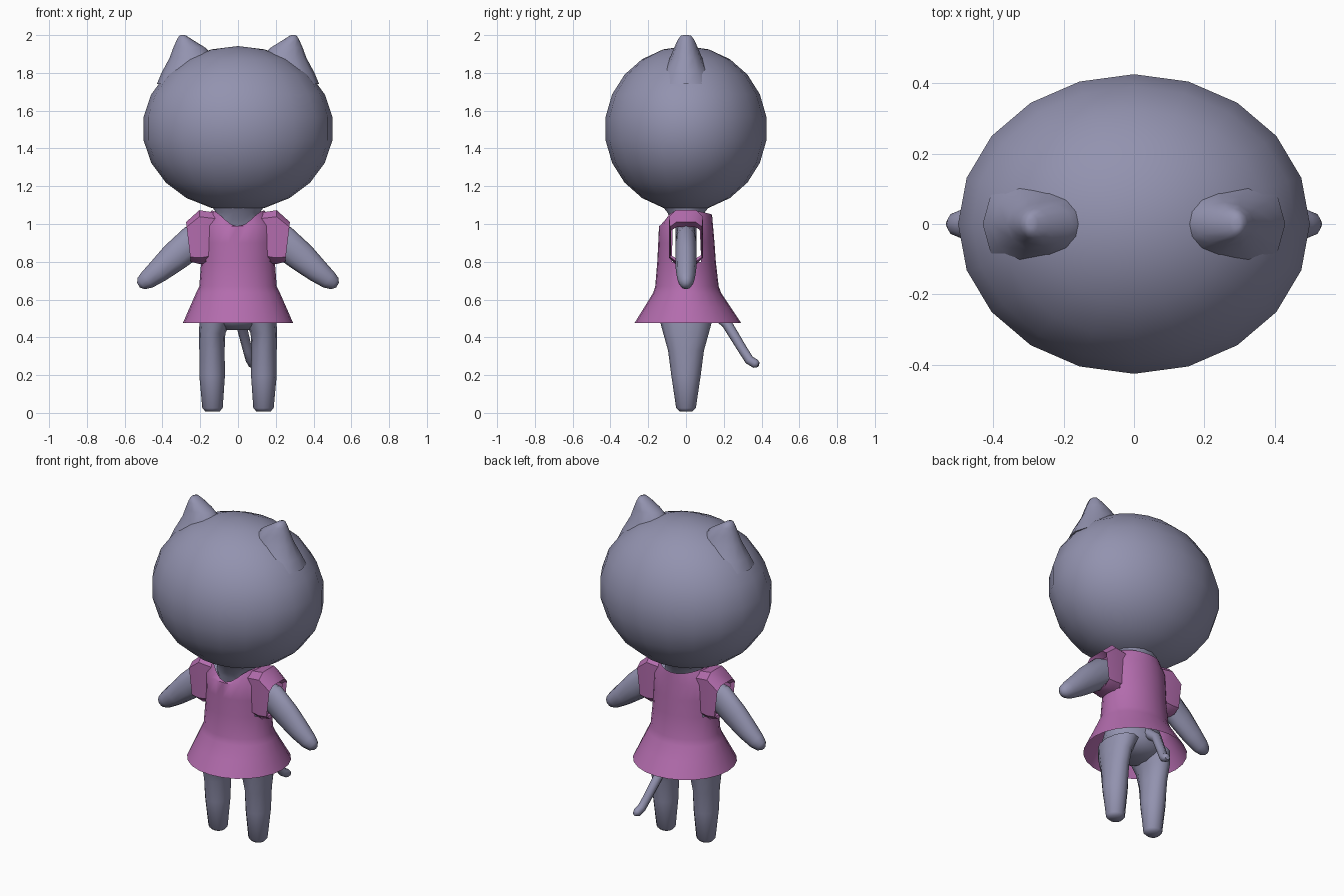
import bpy, bmesh
from math import sin, cos, pi, radians
from mathutils import Vector

if "Cube" in bpy.data.objects:
    bpy.data.objects.remove(bpy.data.objects["Cube"])


def material(name, rgb):
    m = bpy.data.materials.new(name)
    m.diffuse_color = (*rgb, 1)
    m.use_nodes = True
    m.node_tree.nodes["Principled BSDF"].inputs["Base Color"].default_value = m.diffuse_color
    return m


FUR = material("grey_lilac_fur", (0.29, 0.29, 0.43))
CLOTH = material("pink_cloth", (0.45, 0.15, 0.42))


def finish(name, bm, mat, angle=60):
    bmesh.ops.recalc_face_normals(bm, faces=bm.faces)
    me = bpy.data.meshes.new(name)
    bm.to_mesh(me)
    bm.free()
    ob = bpy.data.objects.new(name, me)
    bpy.context.collection.objects.link(ob)
    me.materials.append(mat)
    bpy.ops.object.select_all(action='DESELECT')
    ob.select_set(True)
    bpy.context.view_layer.objects.active = ob
    bpy.ops.object.shade_smooth_by_angle(angle=radians(angle))
    return ob


def loft(rings, caps=True):
    """Skin a list of equal-length point rings."""
    bm = bmesh.new()
    vs = [[bm.verts.new(p) for p in r] for r in rings]
    n = len(vs[0])
    for a, b in zip(vs, vs[1:]):
        for i in range(n):
            j = (i + 1) % n
            bm.faces.new((a[i], a[j], b[j], b[i]))
    if caps:
        bm.faces.new(vs[0])
        bm.faces.new(vs[-1])
    return bm


def oval(cx, cy, z, rx, ry, n=14):
    return [(cx + rx * cos(2 * pi * i / n), cy + ry * sin(2 * pi * i / n), z) for i in range(n)]


def tube(path, n=10):
    """Round tube; each station is (point, radius across, radius sideways in x or y)."""
    rings = []
    for k, (p, ra, rb) in enumerate(path):
        d = (Vector(path[min(k + 1, len(path) - 1)][0]) - Vector(path[max(k - 1, 0)][0])).normalized()
        side = Vector((0, 1, 0)) if abs(d.x) > abs(d.y) else Vector((1, 0, 0))
        side = (side - d * side.dot(d)).normalized()
        up = d.cross(side)
        rings.append([Vector(p) + up * ra * cos(2 * pi * i / n) + side * rb * sin(2 * pi * i / n)
                      for i in range(n)])
    return loft(rings)


# Head
bm = bmesh.new()
bmesh.ops.create_uvsphere(bm, u_segments=20, v_segments=11, radius=1)
for v in bm.verts:
    v.co = Vector((v.co.x * 0.505, v.co.y * 0.43, v.co.z * 0.437 + 1.505))
finish("head", bm, FUR, 80)

# Torso, narrow inside the dress, flaring at the neck
torso = [(0.44, .07, .07), (0.47, .16, .12), (0.52, .198, .145), (0.62, .17, .12), (0.78, .13, .058),
         (0.98, .14, .056), (1.02, .13, .085), (1.06, .115, .10), (1.12, .16, .15)]
finish("torso", loft([oval(0, 0, z, rx, ry) for z, rx, ry in torso]), FUR, 80)

for s, side in ((1, "right"), (-1, "left")):
    # Ears: x range, half depth, height
    ear = [(.10, .43, .16, 1.74), (.11, .405, .125, 1.80), (.12, .362, .085, 1.88),
           (.175, .342, .062, 1.935), (.24, .324, .044, 1.975), (.272, .312, .028, 1.996),
           (.283, .302, .012, 2.0)]
    finish(side + "_ear", loft([oval(s * (a + b) / 2, 0, z, (b - a) / 2, d, 12)
                                for a, b, d, z in ear]), FUR, 80)

    # Legs
    leg = [(.008, .135, .038, .035), (.025, .135, .054, .052), (.2, .137, .068, .078),
           (.33, .138, .067, .095), (.42, .137, .070, .120), (.5, .115, .088, .142)]
    finish(side + "_leg", loft([oval(s * x, 0, z, rx, ry, 12) for z, x, rx, ry in leg]), FUR, 60)

    # Arms
    arm = [((s * .10, 0, .95), .07, .05), ((s * .24, 0, .905), .088, .055), ((s * .34, 0, .822), .078, .056),
           ((s * .42, 0, .752), .063, .054), ((s * .48, 0, .705), .050, .045),
           ((s * .512, 0, .685), .036, .032), ((s * .527, 0, .676), .014, .013)]
    finish(side + "_arm", tube(arm, 12), FUR, 80)

    # Sleeves: bottom x, top x, half depth, bottom and top height
    sleeve = [(.14, .12, .085, .80, 1.06), (.20, .205, .09, .787, 1.073),
              (.25, .275, .085, .80, 1.01), (.243, .24, .08, .815, .985)]
    rings = []
    for xb, xt, d, zb, zt in sleeve:
        ring = []
        for y, t in ((-.6, 0), (.6, 0), (1, .12), (1, .88), (.6, 1), (-.6, 1), (-1, .88), (-1, .12)):
            ring.append((s * (xb + (xt - xb) * t), y * d, zb + (zt - zb) * t))
        rings.append(ring)
    finish(side + "_sleeve", loft(rings, caps=False), CLOTH, 40)

# Dress: open shell with a V neckline in front and open armholes
N = 24
profile = [(.475, .292, .283, .01), (.56, .255, .228, .008), (.635, .222, .18, .006), (.67, .205, .168, .005),
           (.80, .195, .155, .003), (.90, .193, .149, .002), (.99, .193, .143, 0)]
rings = [oval(0, cy, z, rx, ry, N) for z, rx, ry, cy in profile]
neck = []
for i in range(N):
    a = 2 * pi * i / N
    front, back = max(0, -sin(a)), max(0, sin(a))
    z = 1.072 - .085 * front ** 4 - .022 * back ** 2
    neck.append((.14 * cos(a), sin(a) * (.125 if front else .138), z))
rings.append(neck)
bm = loft(rings, caps=False)
holes = []
for f in bm.faces:
    c = f.calc_center_median()
    if abs(c.x) > .15 and abs(c.y) < .08 and .8 < c.z < .99:
        holes.append(f)
bmesh.ops.delete(bm, geom=holes, context='FACES')
finish("dress", bm, CLOTH, 50)

# Tail
tail = [((0, .10, .57), .03, .03), ((.015, .215, .475), .028, .028), ((.05, .30, .335), .025, .025),
        ((.065, .335, .28), .025, .025), ((.075, .368, .26), .024, .024), ((.079, .384, .256), .014, .014)]
finish("tail", tube(tail, 8), FUR, 60)
